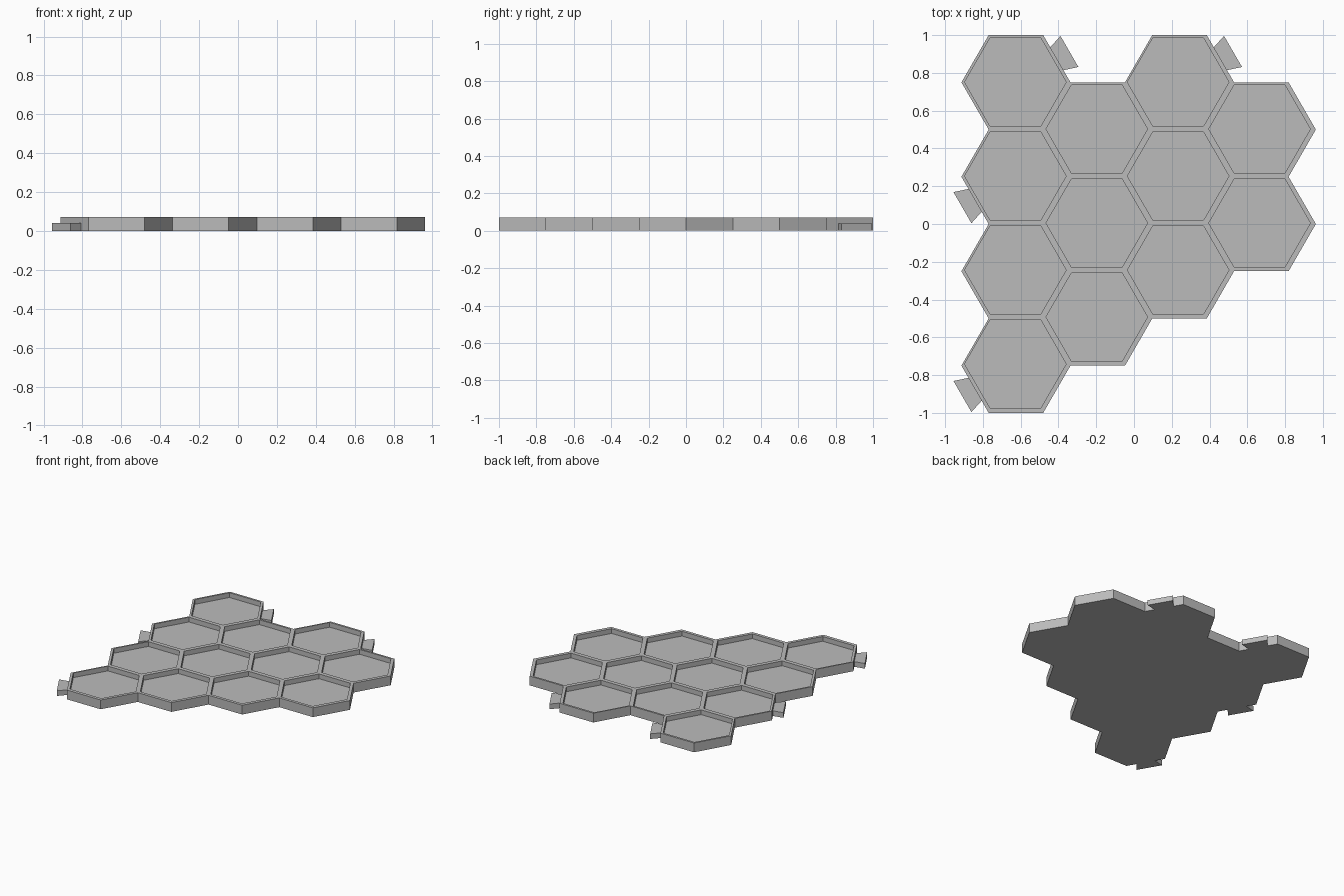
import bpy, bmesh, math
from mathutils import Vector

PITCH = 0.5                      # flat-to-flat size of one cell
RADIUS = PITCH / math.sqrt(3)
HEIGHT, FLOOR, CLIP_HEIGHT = 0.072, 0.035, 0.04

if "Cube" in bpy.data.objects:
    bpy.data.objects.remove(bpy.data.objects["Cube"])

grey = bpy.data.materials.new("light_grey")
grey.use_nodes = True
grey.diffuse_color = (0.5, 0.5, 0.5, 1)
grey.node_tree.nodes["Principled BSDF"].inputs["Base Color"].default_value = (0.5, 0.5, 0.5, 1)


def finish(bm, name):
    bmesh.ops.recalc_face_normals(bm, faces=bm.faces)
    mesh = bpy.data.meshes.new(name)
    bm.to_mesh(mesh)
    bm.free()
    mesh.materials.append(grey)
    obj = bpy.data.objects.new(name, mesh)
    bpy.context.collection.objects.link(obj)
    return obj


def centre(column, row):
    top = 0.75 if column % 2 == 0 else 0.5
    return Vector((-0.625 + column * 1.5 * RADIUS, top - row * PITCH, 0))


# Honeycomb tray: welded hexagons, inset and sunk to make the pockets
bm = bmesh.new()
for column, count in enumerate((4, 3, 3, 2)):
    for row in range(count):
        c = centre(column, row)
        ring = []
        for k in range(6):
            a = math.radians(60 * k)
            ring.append(bm.verts.new(c + Vector((RADIUS * math.cos(a), RADIUS * math.sin(a), HEIGHT))))
        bm.faces.new(ring)
bmesh.ops.remove_doubles(bm, verts=bm.verts, dist=0.001)
pockets = bm.faces[:]
bmesh.ops.inset_individual(bm, faces=pockets, thickness=0.016, use_even_offset=True)
for face in pockets:             # pockets sit a hair towards one corner
    for v in face.verts:
        v.co.x = v.co.x * 0.995 - 0.006
        v.co.y = v.co.y * 0.995 + 0.005
sunk = bmesh.ops.extrude_discrete_faces(bm, faces=pockets)["faces"]
for face in sunk:
    for v in face.verts:
        v.co.z = FLOOR

# Outer wall and flat underside
rim = [e for e in bm.edges if e.is_boundary]
skirt = bmesh.ops.extrude_edge_only(bm, edges=rim)["geom"]
for v in skirt:
    if isinstance(v, bmesh.types.BMVert):
        v.co.z = 0
base = [e for e in bm.edges if e.is_boundary]
bmesh.ops.edgeloop_fill(bm, edges=base)
finish(bm, "honeycomb_tray")


# Dovetail clips standing out from the cell edges
def clip(name, column, row, degrees):
    a = math.radians(degrees)
    normal = Vector((math.cos(a), math.sin(a), 0))
    along = Vector((-normal.y, normal.x, 0))
    root = centre(column, row) + normal * PITCH / 2
    profile = [(0, -0.07), (0.077, -0.095), (0.077, 0.095), (0, 0.07)]
    bm = bmesh.new()
    face = bm.faces.new([bm.verts.new(root + normal * n + along * t) for n, t in profile])
    top = bmesh.ops.extrude_face_region(bm, geom=[face])["geom"]
    bmesh.ops.translate(bm, vec=(0, 0, CLIP_HEIGHT),
                        verts=[v for v in top if isinstance(v, bmesh.types.BMVert)])
    finish(bm, name)


clip("back_right_clip", 0, 0, 30)
clip("back_left_clip", 2, 0, 30)
clip("side_clip", 0, 1, 210)
clip("front_side_clip", 0, 3, 210)
